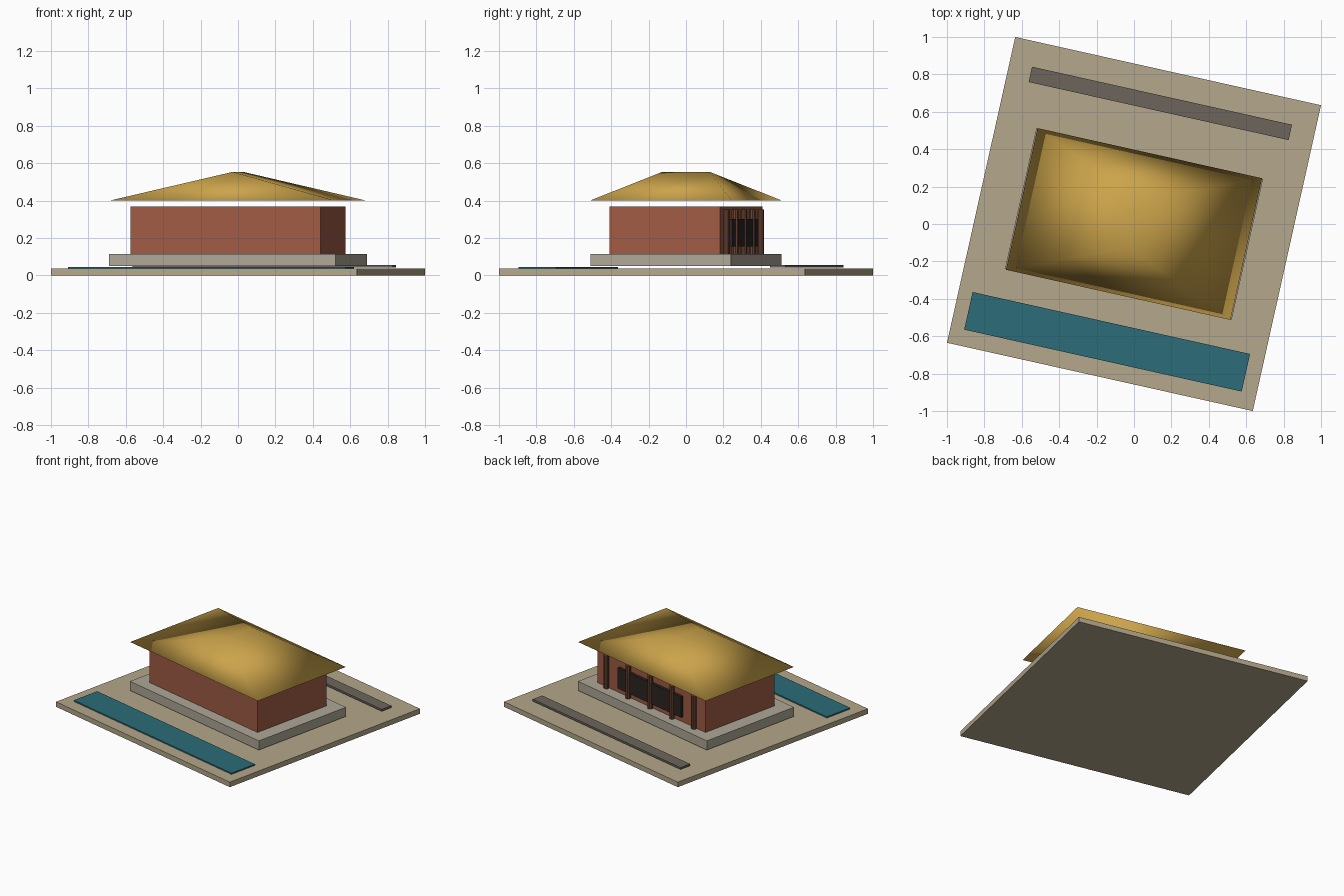
import bpy, bmesh, math
from mathutils import Matrix

if "Cube" in bpy.data.objects:
    bpy.data.objects.remove(bpy.data.objects["Cube"])

# whole site is turned slightly about z
TURN = Matrix.Rotation(math.radians(-12.58), 4, 'Z')


def material(name, rgb):
    m = bpy.data.materials.new(name)
    m.diffuse_color = (*rgb, 1)
    m.use_nodes = True
    m.node_tree.nodes["Principled BSDF"].inputs["Base Color"].default_value = m.diffuse_color
    return m


SAND = material("sand", (0.46, 0.39, 0.26))
STONE = material("stone", (0.42, 0.39, 0.31))
SLATE = material("slate", (0.15, 0.13, 0.105))
WATER = material("water", (0.025, 0.15, 0.19))
BRICK = material("brick", (0.35, 0.105, 0.06))
WOOD = material("wood", (0.15, 0.06, 0.035))
DARK = material("dark", (0.025, 0.018, 0.015))
GOLD = material("gold", (0.60, 0.37, 0.07))


def finish(name, bm, mat, smooth=False):
    bmesh.ops.recalc_face_normals(bm, faces=bm.faces)
    for f in bm.faces:
        f.smooth = smooth
    me = bpy.data.meshes.new(name)
    bm.to_mesh(me)
    bm.free()
    me.materials.append(mat)
    ob = bpy.data.objects.new(name, me)
    ob.matrix_world = TURN
    bpy.context.collection.objects.link(ob)
    return ob


def slab(name, u, v, hu, hv, z0, z1, mat):
    bm = bmesh.new()
    place = Matrix.Translation((u, v, (z0 + z1) / 2)) @ Matrix.Diagonal((2 * hu, 2 * hv, z1 - z0, 1))
    bmesh.ops.create_cube(bm, size=1, matrix=place)
    return finish(name, bm, mat)


# ground, pool, path, plinth, walls, window
slab("ground_plate", 0, 0, 0.8375, 0.8375, 0, 0.036, SAND)
slab("pool", -0.003, -0.646, 0.76, 0.103, 0.035, 0.045, WATER)
slab("path", -0.003, 0.66, 0.712, 0.042, 0.042, 0.056, SLATE)
slab("plinth", 0, 0, 0.621, 0.384, 0.049, 0.115, STONE)
slab("walls", 0, 0, 0.52, 0.303, 0.115, 0.367, BRICK)
slab("window_panel", 0, 0.312, 0.305, 0.011, 0.153, 0.302, DARK)

# row of posts along the back wall
for i in range(5):
    bm = bmesh.new()
    bmesh.ops.create_cone(bm, cap_ends=True, segments=10, radius1=0.018, radius2=0.018, depth=0.237,
                          matrix=Matrix.Translation(((i - 2) * 0.211, 0.316, 0.2335)))
    finish(f"post_{i + 1}", bm, WOOD)

# hipped roof with a short ridge running front to back
bm = bmesh.new()
eaves = [bm.verts.new((0.615 * a, 0.388 * b, 0.40)) for a, b in ((-1, -1), (1, -1), (1, 1), (-1, 1))]
front, back = [bm.verts.new((0, v, 0.553)) for v in (-0.13, 0.13)]
a, b, c, d = eaves
for face in ((d, c, b, a), (a, b, front), (b, c, back, front), (c, d, back), (d, a, front, back)):
    bm.faces.new(face)
finish("roof", bm, GOLD, smooth=True)
